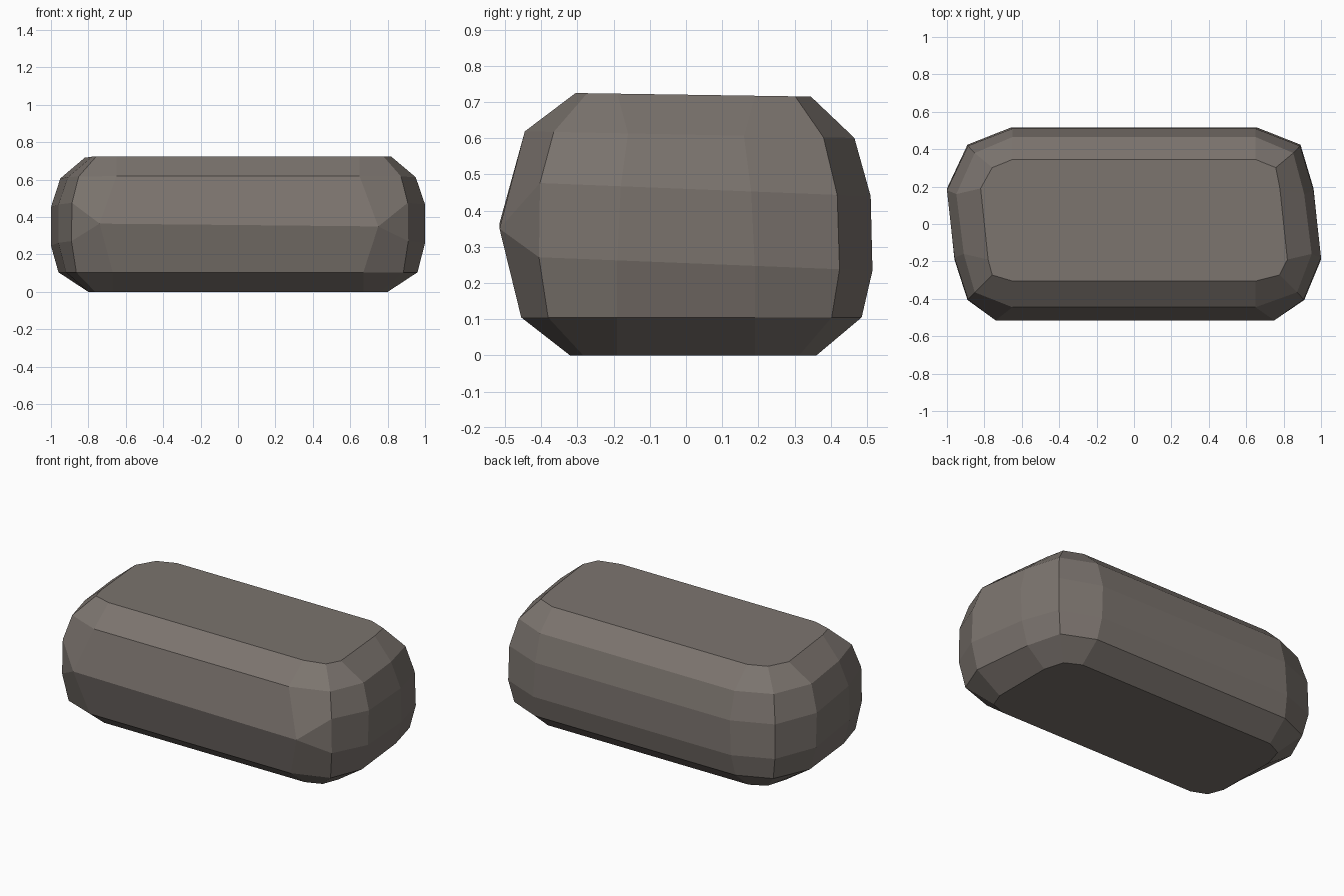
import bpy, bmesh

if "Cube" in bpy.data.objects:
    bpy.data.objects.remove(bpy.data.objects["Cube"])

stone = bpy.data.materials.new("warm grey stone")
stone.diffuse_color = (0.2, 0.175, 0.157, 1)
stone.use_nodes = True
stone.node_tree.nodes["Principled BSDF"].inputs["Base Color"].default_value = stone.diffuse_color

# Horizontal rings: height, half length, front y, back y, straight half length, straight half depth
rings = [
    (0.00, 0.80, -0.32, 0.36, 0.67, 0.19),
    (0.105, 0.94, -0.455, 0.485, 0.67, 0.19),
    (0.255, 0.98, -0.49, 0.515, 0.66, 0.19),
    (0.46, 0.98, -0.49, 0.51, 0.65, 0.18),
    (0.61, 0.93, -0.445, 0.465, 0.65, 0.16),
    (0.72, 0.80, -0.305, 0.345, 0.65, 0.19),
]


def ring_points(level):
    """Twelve-sided outline with cut corners, counter-clockwise from the front."""
    z, a, front, back, sx, sy = rings[level]
    k = 0.72
    dx = sx + (a - sx) * k
    fy = -sy + (front + sy) * k
    by = sy + (back - sy) * k
    # the ends lean a little in plan
    lean = 0.0 if level == 0 else 0.02
    pts = [(-sx, front), (sx, front), (dx + lean, fy), (a + lean, -sy),
           (a - lean, sy), (dx, by), (sx, back), (-sx, back),
           (-dx, by), (-a - lean, sy), (-a + lean, -sy), (-dx, fy)]
    # levels dip slightly towards the back
    tilt = {2: -0.04, 3: -0.04, 4: -0.02, 5: -0.015}.get(level, 0)
    out = [(x, y, z + tilt * y) for x, y in pts]
    if level in (2, 3):  # the two middle levels meet in one front ridge
        out[0] = (-0.74, -0.515, 0.365)
        out[1] = (0.75, -0.515, 0.35)
    return out


# Faceted rock body
bm = bmesh.new()
loops = [[bm.verts.new(p) for p in ring_points(i)] for i in range(len(rings))]
for low, high in zip(loops, loops[1:]):
    for i in range(12):
        j = (i + 1) % 12
        bm.faces.new((low[i], low[j], high[j], high[i]))
bm.faces.new(loops[0][::-1])
bm.faces.new(loops[-1])
bmesh.ops.remove_doubles(bm, verts=bm.verts, dist=0.001)
bmesh.ops.recalc_face_normals(bm, faces=bm.faces)

mesh = bpy.data.meshes.new("rock")
bm.to_mesh(mesh)
bm.free()
mesh.materials.append(stone)
rock = bpy.data.objects.new("rock", mesh)
bpy.context.collection.objects.link(rock)
